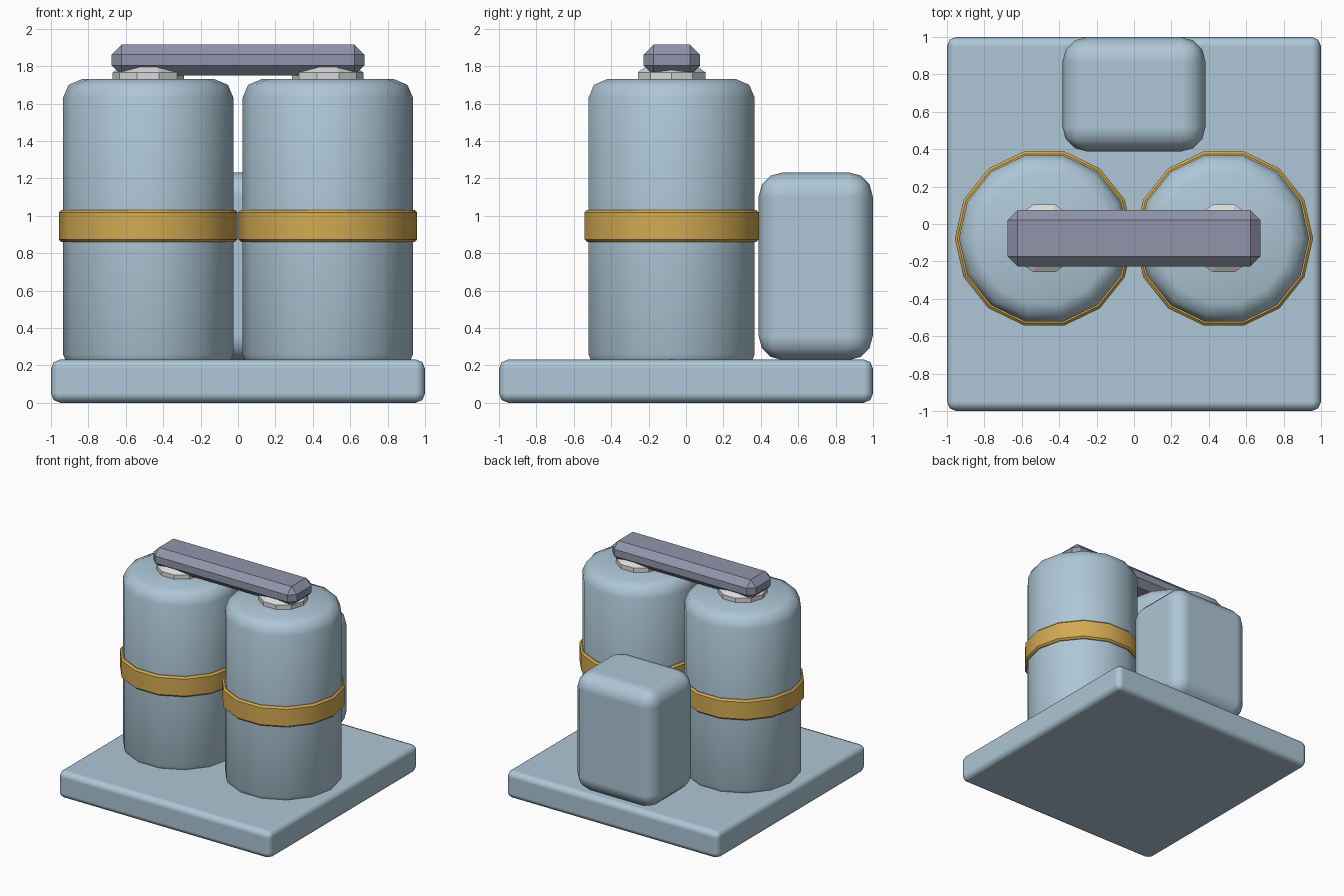
import bpy, math

if "Cube" in bpy.data.objects:
    bpy.data.objects.remove(bpy.data.objects["Cube"])


def material(name, rgb):
    m = bpy.data.materials.new(name)
    m.diffuse_color = (*rgb, 1)
    m.use_nodes = True
    m.node_tree.nodes["Principled BSDF"].inputs["Base Color"].default_value = m.diffuse_color
    return m


BLUE = material("pale blue", (0.42, 0.57, 0.67))
GOLD = material("gold", (0.65, 0.40, 0.085))
SLATE = material("slate grey", (0.28, 0.30, 0.40))
LIGHT = material("light grey", (0.70, 0.70, 0.71))


def finish(ob, name, mat, angle):
    ob.name = name
    ob.data.materials.append(mat)
    if angle:
        bpy.ops.object.select_all(action='DESELECT')
        ob.select_set(True)
        bpy.context.view_layer.objects.active = ob
        bpy.ops.object.shade_smooth_by_angle(angle=math.radians(angle))


def box(name, mat, lo, hi, bevel, segments, angle):
    mid = [(a + b) / 2 for a, b in zip(lo, hi)]
    bpy.ops.mesh.primitive_cube_add(size=1, location=mid)
    ob = bpy.context.object
    ob.scale = [b - a for a, b in zip(lo, hi)]
    bpy.ops.object.transform_apply(location=False, rotation=False, scale=True)
    finish(ob, name, mat, angle)
    mod = ob.modifiers.new("bevel", 'BEVEL')
    mod.width = bevel
    mod.segments = segments
    if angle:
        mod.harden_normals = True
        for p in ob.data.polygons:
            p.use_smooth = True
        if "sharp_edge" in ob.data.attributes:
            ob.data.attributes.remove(ob.data.attributes["sharp_edge"])


def lathe(name, mat, x, y, sides, profile, angle):
    """Closed turned solid from (radius, z) points, bottom to top."""
    verts, faces = [], []
    for r, z in profile:
        for i in range(sides):
            a = 2 * math.pi * i / sides
            verts.append((r * math.cos(a), r * math.sin(a), z))
    for k in range(len(profile) - 1):
        for i in range(sides):
            j = (i + 1) % sides
            faces.append((k * sides + i, k * sides + j,
                          (k + 1) * sides + j, (k + 1) * sides + i))
    top = (len(profile) - 1) * sides
    faces.append(tuple(reversed(range(sides))))
    faces.append(tuple(range(top, top + sides)))
    me = bpy.data.meshes.new(name)
    me.from_pydata(verts, [], faces)
    ob = bpy.data.objects.new(name, me)
    ob.location = (x, y, 0)
    bpy.context.collection.objects.link(ob)
    finish(ob, name, mat, angle)


# Base slab and rear control box
box("base", BLUE, (-1, -1, 0), (1, 1, 0.232), 0.05, 2, 60)
box("rear_box", BLUE, (-0.382, 0.388, 0.228), (0.382, 0.999, 1.232), 0.13, 3, 60)

# Two tanks, each with a band and a cap
Y = -0.077
for side, x in (("left", -0.48), ("right", 0.48)):
    lathe(side + "_tank", BLUE, x, Y, 14,
          [(0.355, 0.16), (0.426, 0.19), (0.456, 0.26),
           (0.456, 1.63), (0.426, 1.70), (0.355, 1.73)], 50)
    lathe(side + "_band", GOLD, x, Y, 14,
          [(0.464, 0.86), (0.478, 0.874), (0.478, 1.018), (0.464, 1.032)], 30)
    lathe(side + "_cap", LIGHT, x, Y, 10,
          [(0.19, 1.70), (0.19, 1.767), (0.14, 1.80)], 0)

# Handle bar across the caps
box("handle_bar", SLATE, (-0.675, -0.226, 1.75), (0.675, 0.075, 1.915), 0.053, 1, 0)
